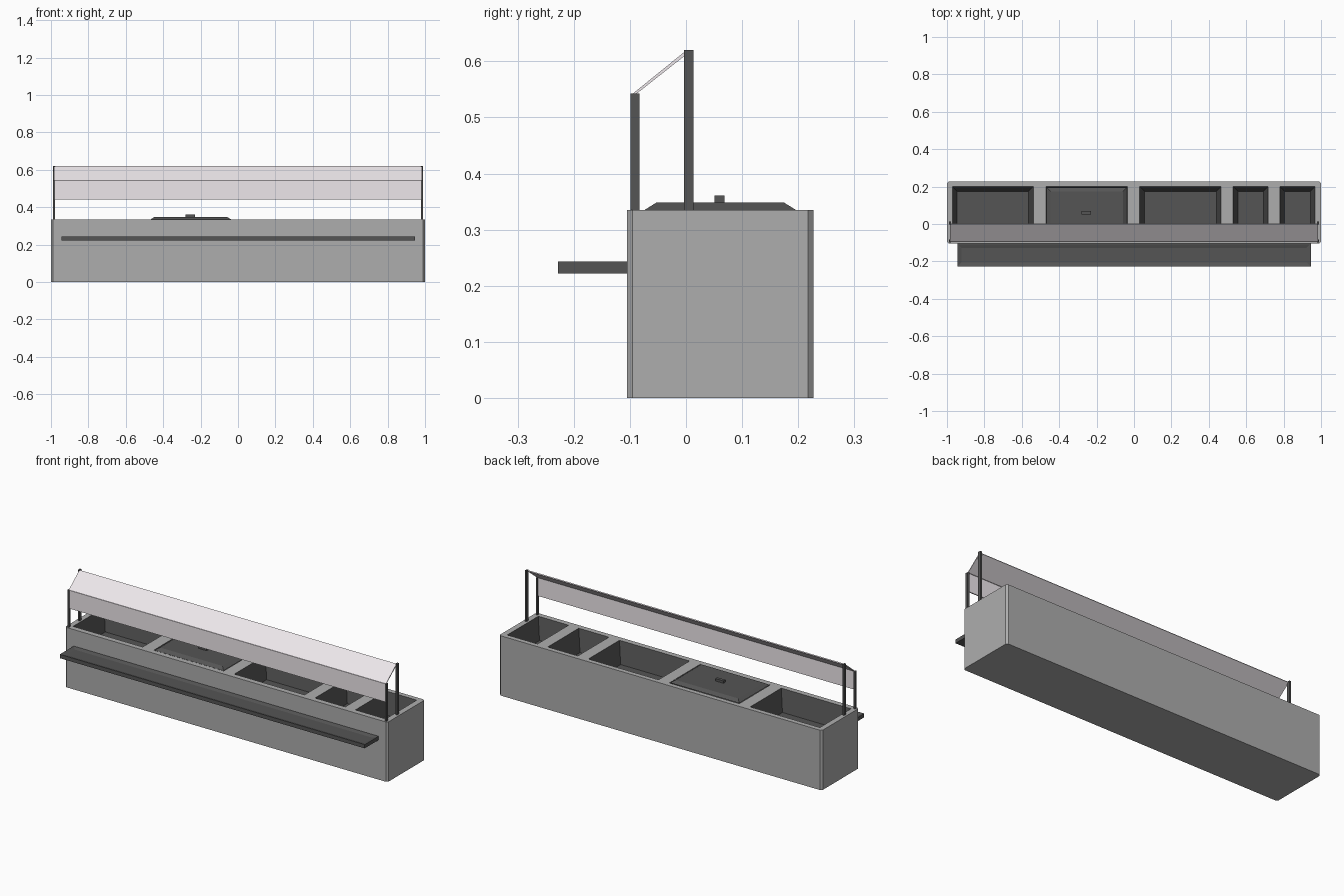
import bpy, bmesh

if "Cube" in bpy.data.objects:
    bpy.data.objects.remove(bpy.data.objects["Cube"])


def material(name, rgb):
    m = bpy.data.materials.new(name)
    m.diffuse_color = (*rgb, 1)
    m.use_nodes = True
    m.node_tree.nodes["Principled BSDF"].inputs["Base Color"].default_value = m.diffuse_color
    return m


GREY = material("light_metal", (0.42, 0.42, 0.42))
DARK = material("dark_metal", (0.09, 0.09, 0.09))
GLASS = material("pale_glass", (0.85, 0.80, 0.83))


def finish(name, bm, *mats):
    me = bpy.data.meshes.new(name)
    bm.to_mesh(me)
    bm.free()
    for m in mats:
        me.materials.append(m)
    ob = bpy.data.objects.new(name, me)
    bpy.context.collection.objects.link(ob)
    return ob


def sink(bm, face, inset, depth, mat=0):
    """Push a face down with sloping walls."""
    ext = bmesh.ops.extrude_discrete_faces(bm, faces=[face])["faces"][0]
    c = ext.calc_center_median()
    for v in ext.verts:
        v.co.x -= inset if v.co.x > c.x else -inset
        v.co.y -= inset if v.co.y > c.y else -inset
        v.co.z -= depth
    ext.material_index = mat
    for e in ext.edges:
        for f in e.link_faces:
            f.material_index = mat


def box(name, x, y, z, mat, taper=0, recess=0):
    bm = bmesh.new()
    bmesh.ops.create_cube(bm, size=1)
    for v in bm.verts:
        top = v.co.z > 0
        t = taper if top else 0
        v.co.x = x[1] - t if v.co.x > 0 else x[0] + t
        v.co.y = y[1] - t if v.co.y > 0 else y[0] + t
        v.co.z = z[1] if top else z[0]
    if recess:
        bm.normal_update()
        face = max(bm.faces, key=lambda f: f.normal.z)
        bmesh.ops.inset_individual(bm, faces=[face], thickness=0.006)
        sink(bm, face, 0.018, recess)
    return finish(name, bm, mat)


# Counter body: gridded top with five sunken wells
H = 0.335
wells = [(-0.97, -0.538), (-0.47, -0.036), (0.03, 0.465), (0.53, 0.717), (0.78, 0.968)]
xs = [-1] + [x for w in wells for x in w] + [1]
ys = [-0.105, -0.075, 0.2, 0.227]
bm = bmesh.new()
grid = [[bm.verts.new((x, y, H)) for y in ys] for x in xs]
holes = []
for i in range(len(xs) - 1):
    for j in range(3):
        f = bm.faces.new((grid[i][j], grid[i + 1][j], grid[i + 1][j + 1], grid[i][j + 1]))
        if j == 1 and i % 2:
            holes.append(f)
# Outer walls and underside
rim = [e for e in bm.edges if e.is_boundary]
ext = bmesh.ops.extrude_edge_only(bm, edges=rim)["geom"]
for v in ext:
    if isinstance(v, bmesh.types.BMVert):
        v.co.z = 0
bmesh.ops.contextual_create(bm, geom=[e for e in ext if isinstance(e, bmesh.types.BMEdge)])
bmesh.ops.recalc_face_normals(bm, faces=bm.faces)
for f in holes:
    sink(bm, f, 0.025, 0.12, 1)
# Chamfered upright corners
corners = [e for e in bm.edges
           if all(abs(v.co.x) > 0.999 and (v.co.y < -0.104 or v.co.y > 0.226) for v in e.verts)
           and abs(e.verts[0].co.z - e.verts[1].co.z) > 0.3]
bmesh.ops.bevel(bm, geom=corners, offset=0.01, segments=1, affect='EDGES')
finish("counter_body", bm, GREY, DARK)

# Tray shelf along the front
box("tray_shelf", (-0.945, 0.945), (-0.228, -0.105), (0.222, 0.243), DARK, recess=0.006)

# Lid with handle on the second well
box("well_lid", (-0.467, -0.038), (-0.074, 0.196), (H, 0.348), DARK, taper=0.021)
box("lid_handle", (-0.28, -0.23), (0.051, 0.069), (0.348, 0.361), DARK)

# Guard posts at both ends
for side, s in (("left", -1), ("right", 1)):
    x = sorted((s * 0.979, s * 0.989))
    box(f"{side}_front_post", x, (-0.099, -0.083), (H, 0.543), DARK)
    box(f"{side}_back_post", x, (-0.004, 0.013), (H, 0.62), DARK)

# Glass guard: upright front pane and sloping top pane
box("front_pane", (-0.983, 0.983), (-0.095, -0.089), (0.44, 0.542), GLASS)
profile = [(-0.094, 0.543), (-0.087, 0.543), (0.003, 0.614), (0.0, 0.619)]
bm = bmesh.new()
f = bm.faces.new([bm.verts.new((-0.983, y, z)) for y, z in profile])
g = bmesh.ops.extrude_face_region(bm, geom=[f])["geom"]
bmesh.ops.translate(bm, vec=(1.966, 0, 0), verts=[v for v in g if isinstance(v, bmesh.types.BMVert)])
bmesh.ops.recalc_face_normals(bm, faces=bm.faces)
finish("sloping_pane", bm, GLASS)
